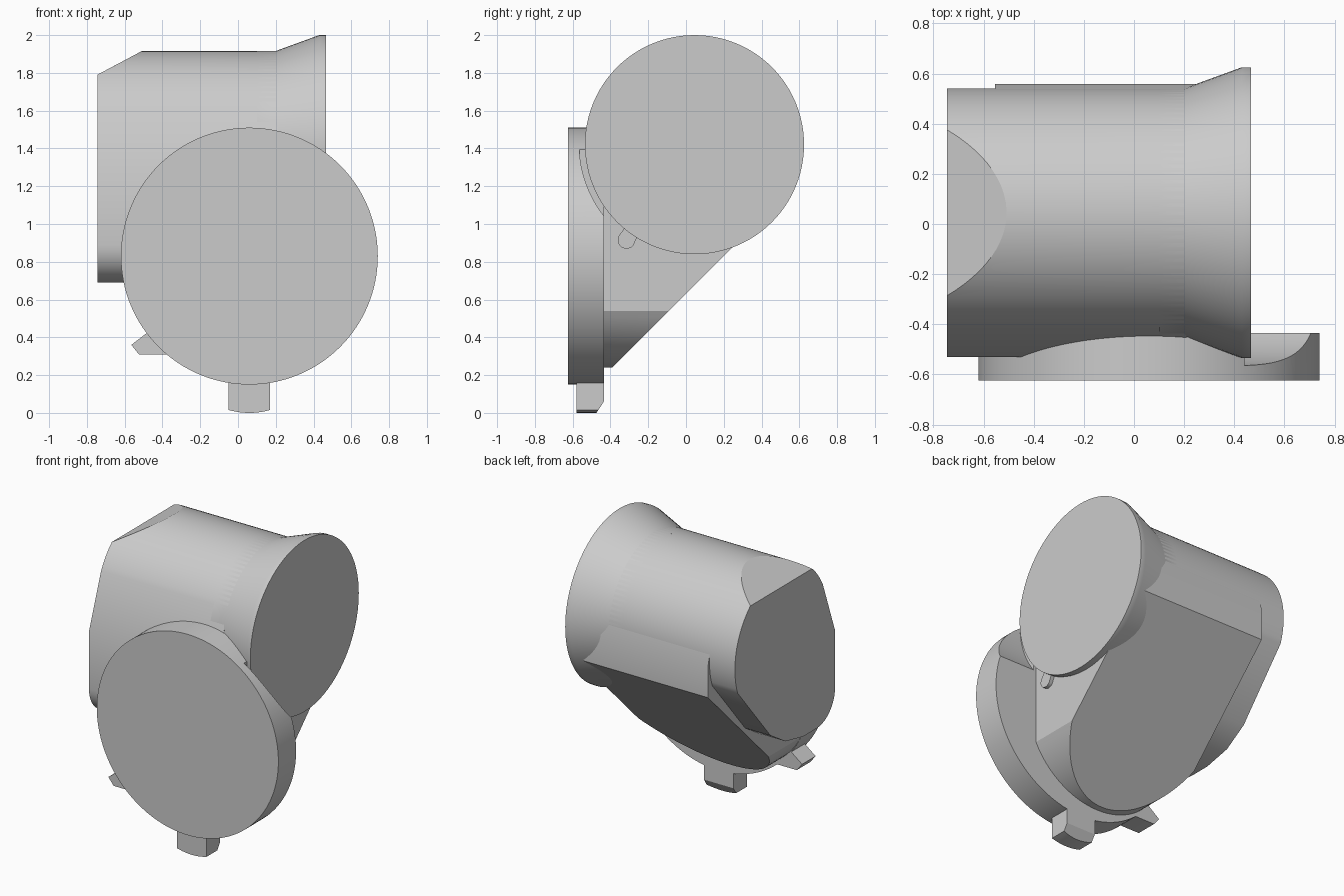
import bpy, bmesh
from math import sin, cos, pi, radians, asin, atan2
from mathutils import Vector

cube = bpy.data.objects.get("Cube")
if cube:
    bpy.data.objects.remove(cube, do_unlink=True)

grey = bpy.data.materials.new("plain_grey")
grey.use_nodes = True
grey.diffuse_color = (0.6, 0.6, 0.6, 1)
grey.node_tree.nodes["Principled BSDF"].inputs["Base Color"].default_value = (0.6, 0.6, 0.6, 1)

AXIS_Y, AXIS_Z, BORE = 0.045, 1.42, 0.496    # horizontal barrel
HUB_X, HUB_Z = 0.06, 0.83                    # centre of the front flange
BACK = -0.435                                # rear of the flange


def arc(cx, cy, r, start, end, steps):
    """Points along an arc, angles in degrees."""
    turns = [radians(start + (end - start) * i / steps) for i in range(steps + 1)]
    return [(cx + r * cos(t), cy + r * sin(t)) for t in turns]


def place(axis, p, d):
    return Vector((d, p[0], p[1])) if axis == "x" else Vector((p[0], d, p[1]))


def finish(name, bm):
    bmesh.ops.recalc_face_normals(bm, faces=bm.faces)
    mesh = bpy.data.meshes.new(name)
    bm.to_mesh(mesh)
    bm.free()
    mesh.materials.append(grey)
    obj = bpy.data.objects.new(name, mesh)
    bpy.context.collection.objects.link(obj)
    smooth(obj)
    return obj


def smooth(obj):
    bpy.ops.object.select_all(action="DESELECT")
    obj.select_set(True)
    bpy.context.view_layer.objects.active = obj
    bpy.ops.object.shade_smooth_by_angle(angle=radians(25))


def loft(name, axis, sections, cuts=()):
    """Skin (outline, depth) sections along an axis, then slice off planes."""
    bm = bmesh.new()
    rings = [[bm.verts.new(place(axis, p, d)) for p in pts] for pts, d in sections]
    n = len(rings[0])
    for a, b in zip(rings, rings[1:]):
        for i in range(n):
            j = (i + 1) % n
            bm.faces.new((a[i], a[j], b[j], b[i]))
    bm.faces.new(rings[0])
    bm.faces.new(rings[-1])
    bmesh.ops.recalc_face_normals(bm, faces=bm.faces)
    for point, normal in cuts:
        geom = bm.verts[:] + bm.edges[:] + bm.faces[:]
        bmesh.ops.bisect_plane(bm, geom=geom, plane_co=point, plane_no=normal, clear_outer=True)
        bmesh.ops.holes_fill(bm, edges=[e for e in bm.edges if e.is_boundary])
    return finish(name, bm)


def prism(name, axis, pts, a, b, cuts=()):
    return loft(name, axis, [(pts, a), (pts, b)], cuts)


def circle(cx, cy, r, steps=96):
    return arc(cx, cy, r, 0, 360, steps)[:-1]


# Barrel: round top, flat front, rounded belly, sloped top corner at the end
barrel_outline = (arc(AXIS_Y, AXIS_Z, BORE, -20, 154, 48)
                  + [(-0.53, 1.28)]
                  + arc(-0.33, 0.89, 0.2, 180, 270, 10)
                  + [(-0.19, 0.69), (0.0, 0.73), (0.16, 0.83)])
prism("barrel", "x", barrel_outline, -0.745, 0.21,
      [((-0.745, 0, 1.79), (-0.125, 0, 0.235))])

# Flared mouth of the barrel
flare = [(BORE, 0.1), (BORE, 0.2), (0.58, 0.43), (0.58, 0.467)]
loft("flared_mouth", "x", [(circle(AXIS_Y, AXIS_Z, r), x) for r, x in flare])

# Elbow: straight sides, round bottom, sliced by the sloping rear plane
left, right, fold, bottom = -0.555, 0.42, 0.54, 0.24
mid, half = (left + right) / 2, (right - left) / 2
rise = fold - bottom
radius = (half ** 2 + rise ** 2) / (2 * rise)
swing = 180 / pi * asin(half / radius)
elbow_outline = (arc(mid, bottom + radius, radius, 270 - swing, 270 + swing, 32)
                 + [(right, 1.58), (left, 1.58)])
prism("elbow", "y", elbow_outline, BACK - 0.01, 0.558,
      [((0, -0.39, 0.24), (0, 1, -1)),
       ((0, 0.558, 1.4), (0, 0.18, 0.05)),
       ((0, -0.445, 1.3), (0, -0.3, 0.12))])

# Front flange, hollowed to clear the flared mouth
flange = prism("front_flange", "y", circle(HUB_X, HUB_Z, 0.68, 128), -0.625, BACK)
cutter = prism("flange_cutter", "x", circle(AXIS_Y, AXIS_Z, 0.61, 128), 0.44, 1.0)
cutter.hide_render = True
mod = flange.modifiers.new("clearance", "BOOLEAN")
mod.operation, mod.solver, mod.object = "DIFFERENCE", "EXACT", cutter
bpy.context.view_layer.objects.active = flange
bpy.ops.object.modifier_apply(modifier=mod.name)
bpy.data.objects.remove(cutter, do_unlink=True)
smooth(flange)

# Locating keys on the flange rim
key = arc(HUB_X, 0.4, 0.4, 254, 286, 10) + [(0.17, 0.22), (-0.052, 0.22)]
prism("bottom_key", "y", key, -0.58, BACK, [((0, BACK, 0.06), (0, 1, -0.65))])
side_key = [(-0.565, 0.36), (-0.48, 0.425), (-0.36, 0.45), (-0.3, 0.33), (-0.38, 0.31), (-0.525, 0.31)]
prism("side_key", "y", side_key, -0.58, BACK)

# Small peg under the flared mouth
peg = arc(-0.315, 0.915, 0.046, 140, 320, 14) + [(-0.25, 0.95), (-0.31, 1.0)]
prism("small_peg", "x", peg, 0.4, 0.445)
